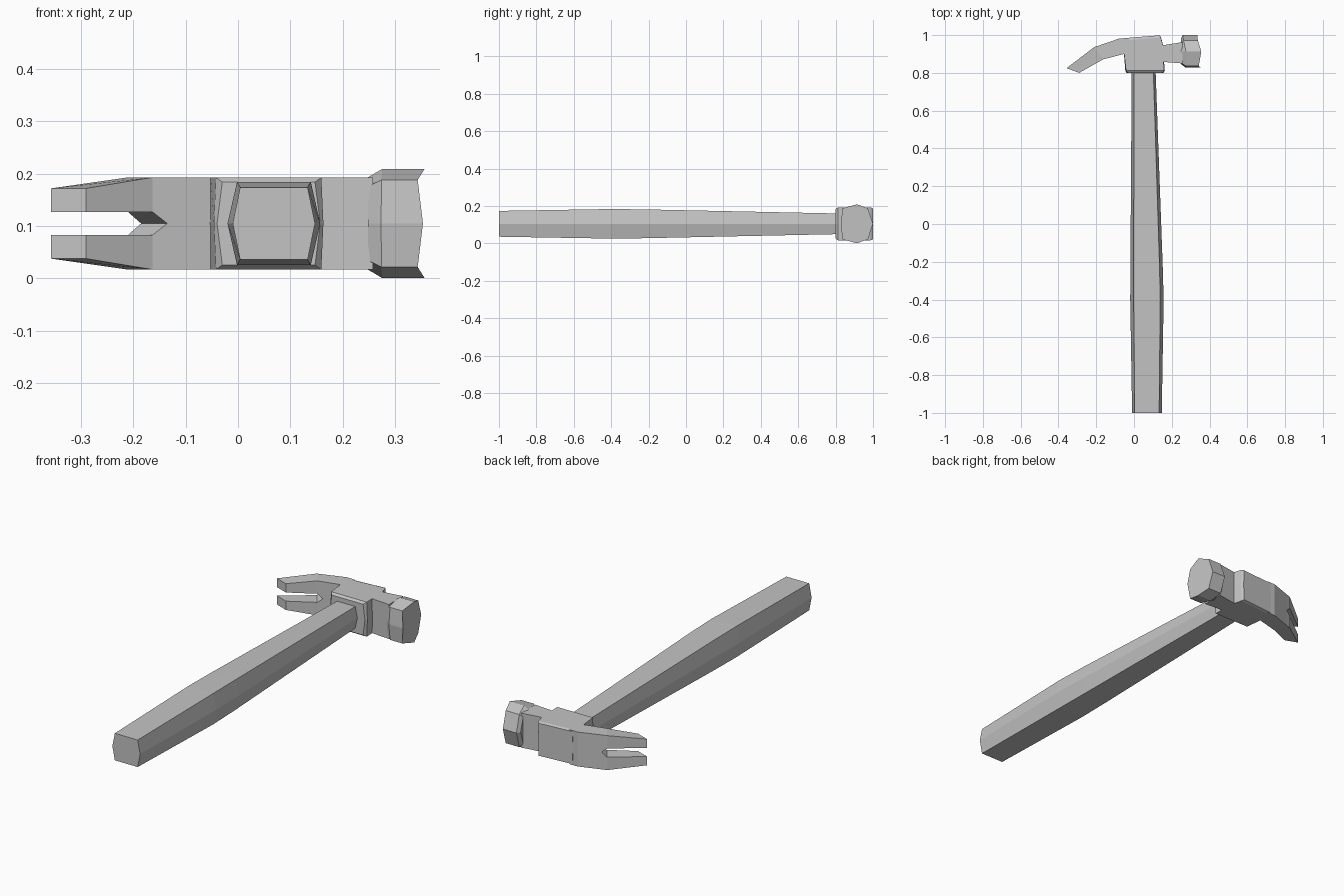
import bpy
import bmesh

cube = bpy.data.objects.get("Cube")
if cube:
    bpy.data.objects.remove(cube, do_unlink=True)

MID = 0.105  # height of the symmetry plane

grey = bpy.data.materials.new("plain_grey")
grey.use_nodes = True
grey.diffuse_color = (0.55, 0.55, 0.55, 1)
grey.node_tree.nodes["Principled BSDF"].inputs["Base Color"].default_value = (0.55, 0.55, 0.55, 1)


def loft(name, rings):
    """Skin a row of matching closed rings and cap both ends."""
    bm = bmesh.new()
    rows = [[bm.verts.new(p) for p in ring] for ring in rings]
    for a, b in zip(rows, rows[1:]):
        for i in range(len(a)):
            j = (i + 1) % len(a)
            bm.faces.new((a[i], a[j], b[j], b[i]))
    bm.faces.new(rows[0])
    bm.faces.new(rows[-1])
    bmesh.ops.recalc_face_normals(bm, faces=bm.faces)
    mesh = bpy.data.meshes.new(name)
    bm.to_mesh(mesh)
    bm.free()
    mesh.materials.append(grey)
    obj = bpy.data.objects.new(name, mesh)
    bpy.context.collection.objects.link(obj)
    return obj


def hex_ring(y, left, right, inset, half, tilt=0):
    """Hexagon across y, pointed at the sides and flat above and below."""
    pts = [(left, 0), (left + inset, half), (right - inset, half),
           (right, 0), (right - inset, -half), (left + inset, -half)]
    return [(x, y + tilt * x, MID + z) for x, z in pts]


# Handle: six-sided, swelling towards the grip
loft("handle", [
    hex_ring(-1.0, -0.01, 0.147, 0.014, 0.069),
    hex_ring(-0.4, -0.02, 0.157, 0.018, 0.079),
    hex_ring(-0.22, -0.019, 0.152, 0.017, 0.077),
    hex_ring(0.82, -0.012, 0.114, 0.012, 0.055),
])

# Eye block around the end of the handle
loft("head_block", [
    hex_ring(0.80, -0.04, 0.157, 0.010, 0.079),
    hex_ring(0.812, -0.046, 0.163, 0.004, 0.088),
    hex_ring(0.90, -0.053, 0.156, 0.001, 0.088),
    hex_ring(0.94, -0.053, 0.156, 0.001, 0.088),
    hex_ring(0.976, -0.053, 0.143, 0.001, 0.088, 0.08),
    hex_ring(0.988, -0.05, 0.137, 0.003, 0.083, 0.08),
])


# Claw: upper prong lofted outwards, then mirrored below
def claw_ring(back, front, inner, outer):
    return [(*back, MID + inner), (*front, MID + inner),
            (*front, MID + outer), (*back, MID + outer)]


claw = loft("claw", [
    claw_ring((-0.03, 0.983), (-0.03, 0.90), 0, 0.088),
    claw_ring((-0.075, 0.983), (-0.053, 0.90), 0, 0.088),
    claw_ring((-0.185, 0.945), (-0.135, 0.879), 0, 0.088),
    claw_ring((-0.21, 0.937), (-0.163, 0.872), 0.022, 0.088),
    claw_ring((-0.357, 0.825), (-0.29, 0.80), 0.022, 0.067),
])
# Move the origin to the symmetry plane for mirroring
for v in claw.data.vertices:
    v.co.z -= MID
claw.location.z = MID
mirror = claw.modifiers.new("lower_prong", "MIRROR")
mirror.use_axis = (False, False, True)
mirror.use_clip = True


# Neck between block and striking end
def neck_ring(x, front, back):
    return [(x, front, MID - 0.088), (x, front, MID + 0.088),
            (x, back, MID + 0.088), (x, back, MID - 0.088)]


loft("neck", [neck_ring(0.13, 0.86, 0.943), neck_ring(0.258, 0.85, 0.963)])


# Striking end: eight-sided with a slightly uneven face
def oct_ring(xs, ry, rz):
    cy = 0.914
    dirs = [(-1, 0), (-0.9, 0.8), (0, 1), (0.68, 0.8),
            (1, 0), (0.68, -0.8), (0, -1), (-0.9, -0.8)]
    return [(x, cy + a * ry, MID + b * rz) for x, (a, b) in zip(xs, dirs)]


loft("striking_face", [
    oct_ring([0.248] * 8, 0.067, 0.088),
    oct_ring([0.273, 0.274, 0.275, 0.262, 0.258, 0.262, 0.275, 0.274], 0.086, 0.104),
    oct_ring([0.353, 0.343, 0.356, 0.338, 0.335, 0.338, 0.356, 0.343], 0.086, 0.104),
])
